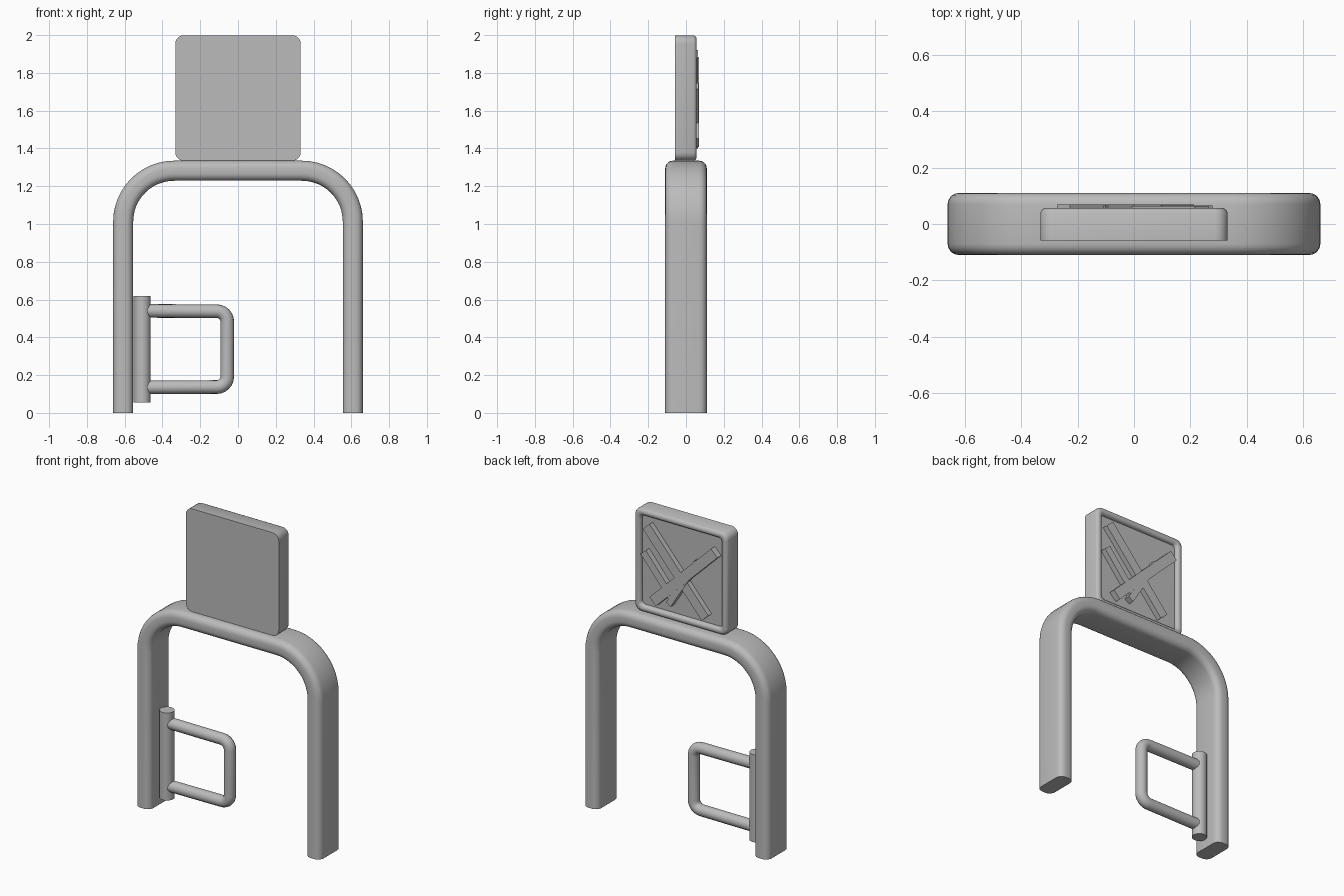
import bpy, bmesh, math
from mathutils import Vector

cube = bpy.data.objects.get("Cube")
if cube:
    bpy.data.objects.remove(cube)

GREY = (0.5, 0.5, 0.5, 1)
metal = bpy.data.materials.new("grey metal")
metal.use_nodes = True
metal.diffuse_color = GREY
metal.node_tree.nodes["Principled BSDF"].inputs["Base Color"].default_value = GREY


def finish(bm, name, angle=40):
    bmesh.ops.recalc_face_normals(bm, faces=bm.faces)
    mesh = bpy.data.meshes.new(name)
    bm.to_mesh(mesh)
    bm.free()
    mesh.materials.append(metal)
    obj = bpy.data.objects.new(name, mesh)
    bpy.context.collection.objects.link(obj)
    bpy.ops.object.select_all(action='DESELECT')
    obj.select_set(True)
    bpy.context.view_layer.objects.active = obj
    bpy.ops.object.shade_smooth_by_angle(angle=math.radians(angle))
    return obj


def arc(cx, cy, r, start, end, steps):
    """Points on an arc, angles in degrees."""
    angles = [math.radians(start + (end - start) * i / steps) for i in range(steps + 1)]
    return [(cx + r * math.cos(a), cy + r * math.sin(a)) for a in angles]


def rounded_rect(w, h, r, steps=5):
    """Rounded rectangle outline with half sizes w and h."""
    pts = []
    for sx, sy, a in ((1, 1, 0), (-1, 1, 90), (-1, -1, 180), (1, -1, 270)):
        pts += arc(sx * (w - r), sy * (h - r), r, a, a + 90, steps)
    return pts


def loft(bm, rings):
    """Join closed rings of points with quads and cap both ends."""
    loops = [[bm.verts.new(p) for p in ring] for ring in rings]
    n = len(loops[0])
    for a, b in zip(loops, loops[1:]):
        for i in range(n):
            bm.faces.new((a[i], a[(i + 1) % n], b[(i + 1) % n], b[i]))
    bm.faces.new(loops[0])
    bm.faces.new(loops[-1])


def sweep(name, path, section):
    """Sweep a section along a path in the XZ plane."""
    pts = [Vector((x, 0, z)) for x, z in path]
    rings = []
    for i, p in enumerate(pts):
        before = (p - pts[max(i - 1, 0)]).normalized()
        after = (pts[min(i + 1, len(pts) - 1)] - p).normalized()
        t = (before + after).normalized()
        side = Vector((-t.z, 0, t.x)) / max(t.dot(after if i == 0 else before), 0.5)
        rings.append([p + side * a + Vector((0, b, 0)) for a, b in section])
    bm = bmesh.new()
    loft(bm, rings)
    return finish(bm, name)


# Arch: flat rounded bar bent into two legs and a top
LEG, TOP, BEND = 0.608, 1.282, 0.27
arch_path = [(-LEG, 0)]
arch_path += arc(-LEG + BEND, TOP - BEND, BEND, 180, 90, 12)
arch_path += arc(LEG - BEND, TOP - BEND, BEND, 90, 0, 12)
arch_path.append((LEG, 0))
sweep("arch_frame", arch_path, rounded_rect(0.053, 0.11, 0.04))

# Gate: hinge post and a looped tube handle
sweep("gate_post", [(-0.507, 0.055), (-0.507, 0.62)], arc(0, 0, 0.045, 0, 337.5, 15))
loop_path = [(-0.49, 0.54)]
loop_path += arc(-0.112, 0.483, 0.055, 90, 0, 6)
loop_path += arc(-0.112, 0.192, 0.055, 0, -90, 6)
loop_path.append((-0.49, 0.135))
sweep("gate_loop", loop_path, arc(0, 0, 0.036, 0, 337.5, 15))

# Sign: shallow tray, flat in front, with a soft rim and recessed back
MID = 1.667
bm = bmesh.new()
rings = []
rim = [(0, -0.058), (0, 0.04), (0.005, 0.05), (0.015, 0.056),
       (0.028, 0.056), (0.038, 0.05), (0.043, 0.04), (0.043, 0.03)]
for inset, y in rim:
    half = 0.332 - inset
    outline = rounded_rect(half, half, max(0.045 - inset * 0.5, 0.02))
    rings.append([(x, y, MID + z) for x, z in outline])
loft(bm, rings)
finish(bm, "sign_tray")

# Crossed braces behind the sign: ends, width and outer depth
braces = [
    ((0.24, 1.90), (-0.18, 1.42), 0.065, 0.064),
    ((-0.25, 1.86), (0.19, 1.43), 0.065, 0.070),
    ((0.26, 1.73), (0.06, 1.49), 0.050, 0.066),
    ((-0.12, 1.76), (0.08, 1.44), 0.040, 0.068),
]
for i, (a, b, width, depth) in enumerate(braces):
    a, b = Vector(a), Vector(b)
    d = (b - a).normalized()
    n = Vector((-d.y, d.x)) * width / 2
    corners = [a + n, b + n, b - n, a - n]
    bm = bmesh.new()
    loft(bm, [[(c.x, y, c.y) for c in corners] for y in (0.025, depth)])
    finish(bm, f"sign_brace_{i + 1}", 30)
